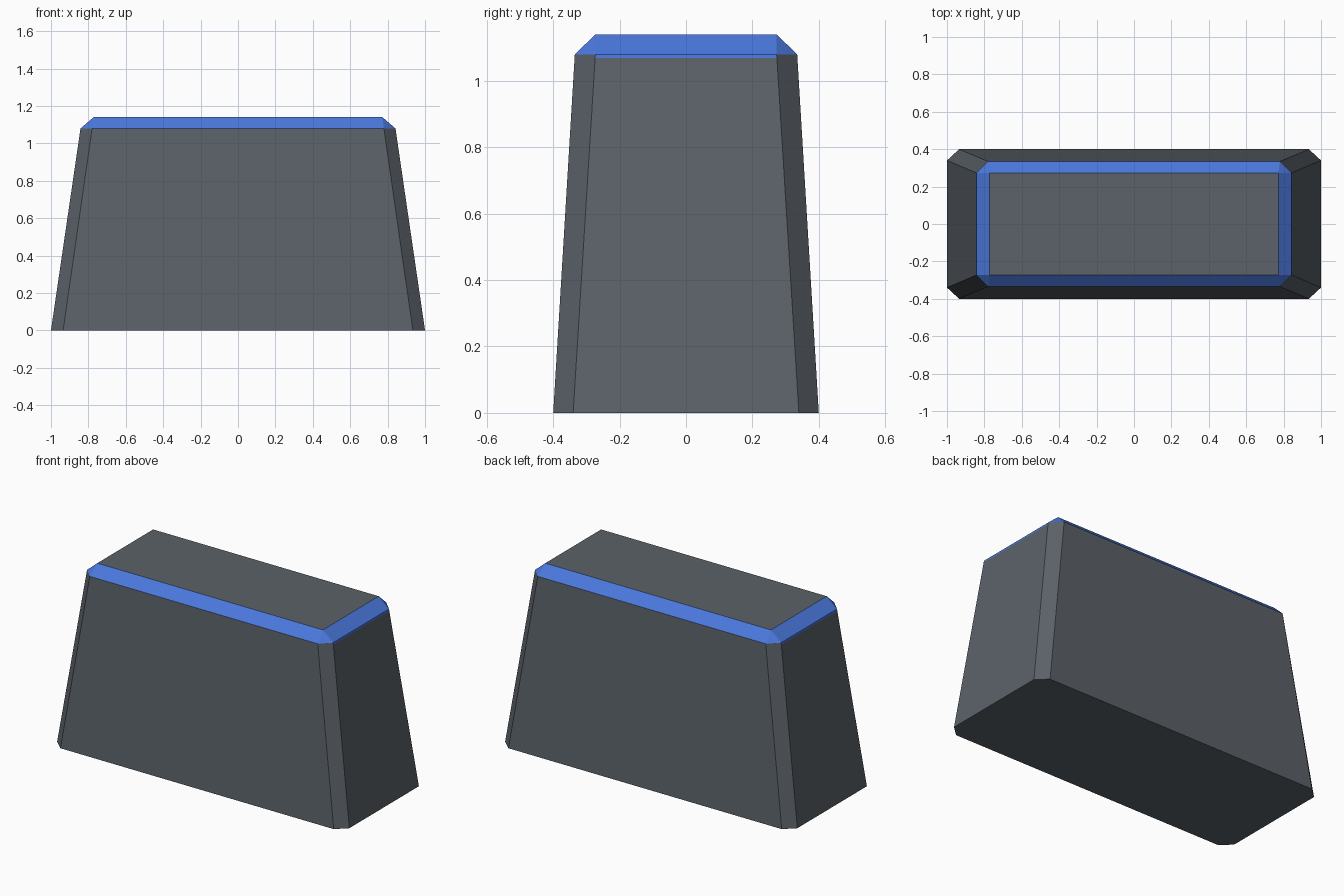
import bpy, bmesh

if "Cube" in bpy.data.objects:
    bpy.data.objects.remove(bpy.data.objects["Cube"])


def material(name, rgb):
    m = bpy.data.materials.new(name)
    m.diffuse_color = (*rgb, 1.0)
    m.use_nodes = True
    m.node_tree.nodes["Principled BSDF"].inputs["Base Color"].default_value = m.diffuse_color
    return m


def ring(bm, hx, hy, cx, cy, z):
    """Rectangle with cut corners, counter-clockwise."""
    pts = [(hx - cx, -hy), (hx, -hy + cy), (hx, hy - cy), (hx - cx, hy),
           (-hx + cx, hy), (-hx, hy - cy), (-hx, -hy + cy), (-hx + cx, -hy)]
    return [bm.verts.new((x, y, z)) for x, y in pts]


grey = material("slate grey", (0.105, 0.122, 0.140))
blue = material("trim blue", (0.070, 0.190, 0.730))
RIM, TOP = 1.08, 1.14

# Tapered body with chamfered corners
bm = bmesh.new()
base = ring(bm, 1.0, 0.40, 0.065, 0.06, 0.0)
rim = ring(bm, 0.842, 0.335, 0.062, 0.062, RIM)
bm.faces.new(base[::-1])
for i in range(8):
    j = (i + 1) % 8
    bm.faces.new((base[i], base[j], rim[j], rim[i]))

# Bevelled blue trim, running up to a square-cornered top
top = [bm.verts.new((x * 0.772, y * 0.273, TOP))
       for x, y in ((1, -1), (1, 1), (-1, 1), (-1, -1))]
for k in range(4):
    a, b, c = rim[2 * k], rim[2 * k + 1], rim[(2 * k + 2) % 8]
    trim = [bm.faces.new((a, b, top[k])),
            bm.faces.new((b, c, top[(k + 1) % 4], top[k]))]
    for f in trim:
        f.material_index = 1
bm.faces.new(top)

# Thin blue edge carried onto the two end faces
ends = [f for f in bm.faces if abs(f.normal.x) > 0.9 or
        (f.normal_update() or abs(f.normal.x) > 0.95)]
geom = ends + list({e for f in ends for e in f.edges})
geom += list({v for f in ends for v in f.verts})
bmesh.ops.bisect_plane(bm, geom=geom, plane_co=(0, 0, RIM - 0.011), plane_no=(0, 0, 1))
bm.normal_update()
for f in bm.faces:
    if abs(f.normal.x) > 0.95 and f.calc_center_median().z > RIM - 0.011:
        f.material_index = 1

mesh = bpy.data.meshes.new("tapered_block")
bm.to_mesh(mesh)
bm.free()
mesh.materials.append(grey)
mesh.materials.append(blue)
obj = bpy.data.objects.new("tapered_block", mesh)
bpy.context.collection.objects.link(obj)
